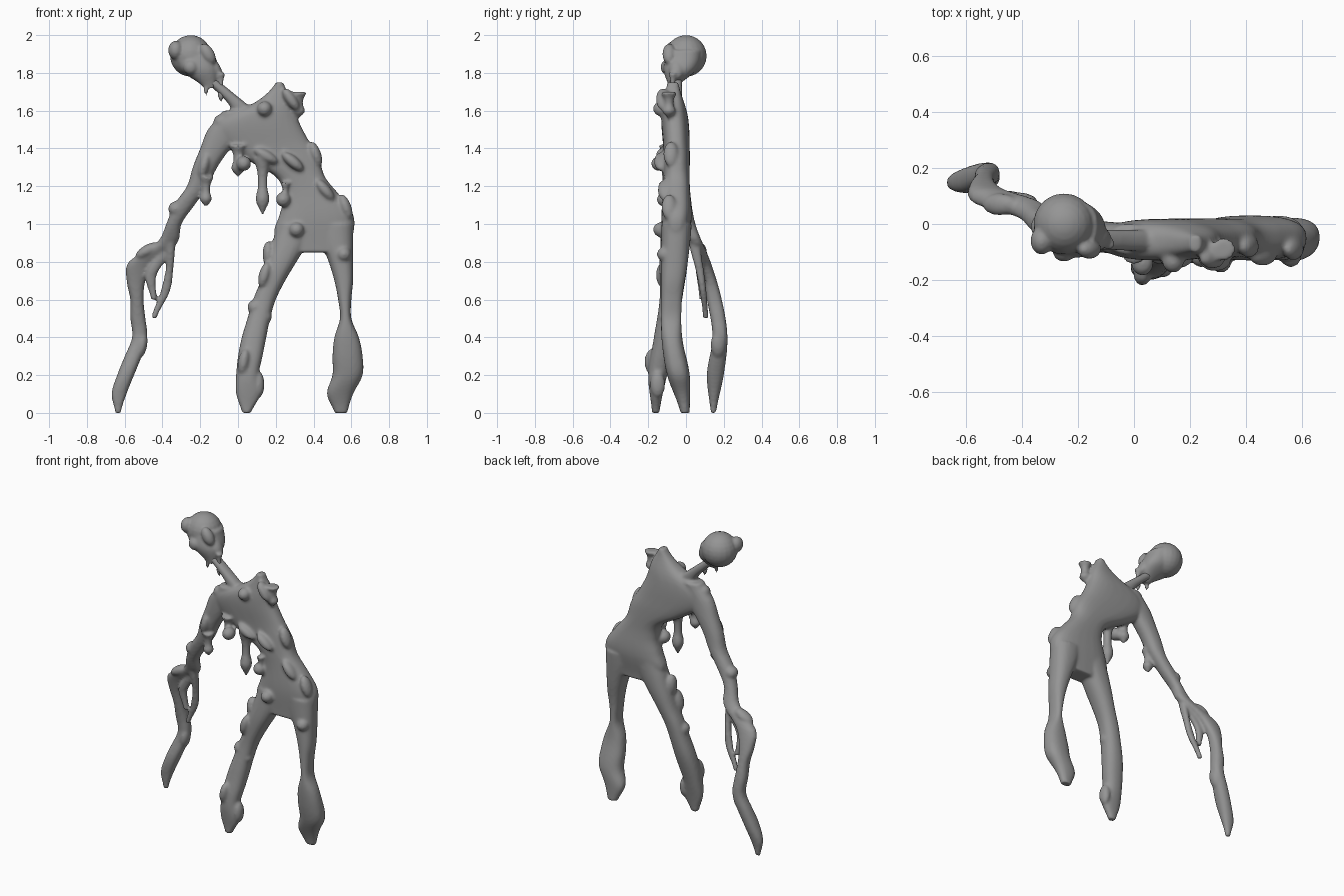
import bpy, bmesh, math
from mathutils import Matrix, Vector

if "Cube" in bpy.data.objects:
    bpy.data.objects.remove(bpy.data.objects["Cube"])

GREY = (0.3, 0.3, 0.3, 1)
clay = bpy.data.materials.new("clay grey")
clay.use_nodes = True
clay.diffuse_color = GREY
clay.node_tree.nodes["Principled BSDF"].inputs["Base Color"].default_value = GREY


def flow(points, t):
    """Smooth value at fraction t along evenly spaced pairs."""
    last = len(points) - 1
    i = min(int(t * last), last - 1)
    u = t * last - i
    a, b, c, d = (Vector(points[min(max(k, 0), last)]) for k in range(i - 1, i + 3))
    bend_in, bend_out = (c - a) / 2, (d - b) / 2
    ease = u * u * (3 - 2 * u)
    return b.lerp(c, ease) + bend_in * u * (1 - u) ** 2 - bend_out * u * u * (1 - u)


def skin(bm, top, bottom, widths, depths, power=0.85, rings=50, sides=28):
    """Closed tube of level slices: (left, right) and (front, back) pairs, top to bottom."""
    loops = []
    for i in range(rings + 1):
        t = i / rings
        left, right = flow(widths, t)
        front, back = flow(depths, t)
        loop = []
        for k in range(sides):
            a = math.tau * k / sides
            u = math.copysign(abs(math.cos(a)) ** power, math.cos(a))
            v = math.copysign(abs(math.sin(a)) ** power, math.sin(a))
            loop.append(bm.verts.new(((left + right + u * (right - left)) / 2,
                                      (front + back + v * (back - front)) / 2,
                                      top + (bottom - top) * t)))
        loops.append(loop)
    for high, low in zip(loops, loops[1:]):
        for k in range(sides):
            n = (k + 1) % sides
            bm.faces.new((low[k], low[n], high[n], high[k]))
    bm.faces.new(loops[0])
    bm.faces.new(loops[-1][::-1])


def lump(bm, place, size, tilt=0):
    """Swollen lump, tilted in degrees about the depth axis."""
    m = (Matrix.Translation(place) @ Matrix.Rotation(math.radians(tilt), 4, "Y")
         @ Matrix.Diagonal((*size, 1)))
    bmesh.ops.create_uvsphere(bm, u_segments=20, v_segments=12, radius=1, matrix=m)


def drip(bm, x, y, top, bottom, r):
    """Hanging drop: wide root, thin neck, round end."""
    swell = [r * w for w in (1.3, .8, .7, 1, .2)]
    skin(bm, top, bottom, [(x - w, x + w) for w in swell], [(y - w, y + w) for w in swell], 1)


def fuse(name, bm, voxel, rounds):
    """Melt all pieces of one mesh into a single smooth surface."""
    bmesh.ops.recalc_face_normals(bm, faces=bm.faces)
    mesh = bpy.data.meshes.new(name)
    bm.to_mesh(mesh)
    bm.free()
    mesh.materials.append(clay)
    ob = bpy.data.objects.new(name, mesh)
    bpy.context.collection.objects.link(ob)
    melt = ob.modifiers.new("melt", "REMESH")
    melt.mode = "VOXEL"
    melt.voxel_size = voxel
    melt.use_smooth_shade = True
    soften = ob.modifiers.new("soften", "SMOOTH")
    soften.factor = 0.5
    soften.iterations = rounds


body = bmesh.new()

# Torso with a raised shoulder stump
skin(body, 1.75, .85,
     [(.2, .24), (.1, .29), (-.1, .32), (-.1, .37), (.03, .43), (.2, .46), (.24, .54),
      (.22, .61), (.19, .61), (.24, .56)],
     [(-.1, -.04), (-.13, .01), (-.12, .02), (-.12, .02), (-.13, .03), (-.12, 0)], .75)

# Neck
skin(body, 1.78, 1.56, [(-.2, -.12), (-.12, -.04), (-.05, .05), (-.02, .14)],
     [(-.09, -.02), (-.1, -.02)])

# Right leg, foot swung forward
skin(body, 1, 0,
     [(.21, .42), (.18, .37), (.15, .31), (.12, .25), (.08, .2), (.05, .17), (.02, .15),
      (0, .13), (-.01, .11), (-.01, .12), (.02, .07)],
     [(-.13, .02), (-.14, .01), (-.14, -.02), (-.17, -.05), (-.2, -.1), (-.18, -.14)])

# Left leg, foot swung back
skin(body, 1, 0,
     [(.42, .61), (.44, .61), (.48, .61), (.51, .61), (.53, .6), (.54, .6), (.51, .64),
      (.5, .66), (.5, .66), (.47, .61), (.51, .58)],
     [(-.13, .03), (-.13, .01), (-.13, -.02), (-.13, -.02), (-.1, .02), (-.03, .02)])

# Right arm, bending back into a drooping hand
skin(body, 1.6, 0,
     [(-.08, .06), (-.16, .04), (-.2, -.04), (-.24, -.11), (-.27, -.16), (-.34, -.23),
      (-.38, -.3), (-.43, -.32), (-.58, -.44), (-.59, -.49), (-.57, -.5), (-.57, -.49),
      (-.56, -.48), (-.6, -.51), (-.64, -.55), (-.67, -.59), (-.65, -.62)],
     [(-.11, 0), (-.1, .01), (-.08, .02), (-.03, .05), (.06, .13), (.11, .19), (.14, .22),
      (.11, .2), (.13, .16)])

# Torn strands beside the forearm
skin(body, .93, .5, [(-.39, -.33), (-.38, -.34), (-.41, -.36), (-.46, -.43)],
     [(.01, .07), (.06, .1), (.09, .12)])
skin(body, .86, .6, [(-.42, -.35), (-.49, -.43), (-.46, -.43)], [(.04, .08), (.07, .11)])

# Drips under the chest, arm and shoulder
drip(body, .13, -.1, 1.35, 1.05, .036)
drip(body, 0, -.1, 1.42, 1.25, .036)
drip(body, -.17, -.07, 1.25, 1.09, .032)
drip(body, .25, -.12, 1.22, 1.1, .02)
drip(body, .32, -.09, 1.7, 1.56, .035)

# Round lumps on chest, hips and knees
for place in ((.14, -.13, 1.61), (.03, -.14, 1.32), (.31, -.13, .97), (.24, -.11, 1.13),
              (-.09, -.06, 1.54), (-.33, -.01, 1.08), (.56, -.11, .84), (.14, -.1, .51),
              (.09, -.1, .56)):
    lump(body, place, (.04, .045, .04))

# Long lumps on ribs, flank, limbs and shoulder, each with its tilt
for place, tilt in (((.15, -.12, 1.36), -60), ((.29, -.13, 1.33), -50), ((.46, -.11, 1.18), -40),
                    ((.41, -.08, 1.37), -20), ((.57, -.09, 1.09), -20), ((.28, -.12, 1.66), -35),
                    ((-.18, -.08, 1.31), 15), ((-.48, .07, .86), 60), ((.16, -.08, .84), 0),
                    ((.14, -.12, .73), 15), ((.03, -.18, .27), 10), ((.11, -.15, .15), 0),
                    ((.63, -.04, .23), 10), ((-.51, .17, .36), 10)):
    lump(body, place, (.03, .04, .07), tilt)

fuse("body", body, .009, 6)

# Head: skull, sagging jaw, swollen face and drips
head = bmesh.new()
lump(head, (-.25, 0, 1.89), (.11, .11, .11))
skin(head, 1.92, 1.72, [(-.34, -.13), (-.31, -.1), (-.18, -.12)],
     [(-.1, .09), (-.12, .06), (-.09, -.05)])
lump(head, (-.16, -.09, 1.9), (.035, .035, .06), -30)
lump(head, (-.33, -.06, 1.92), (.04, .05, .05))
lump(head, (-.12, -.05, 1.82), (.03, .04, .06), -25)
lump(head, (-.25, -.1, 1.83), (.04, .035, .04))
drip(head, -.17, -.08, 1.77, 1.68, .013)
drip(head, -.09, -.07, 1.8, 1.64, .017)
fuse("head", head, .008, 5)
